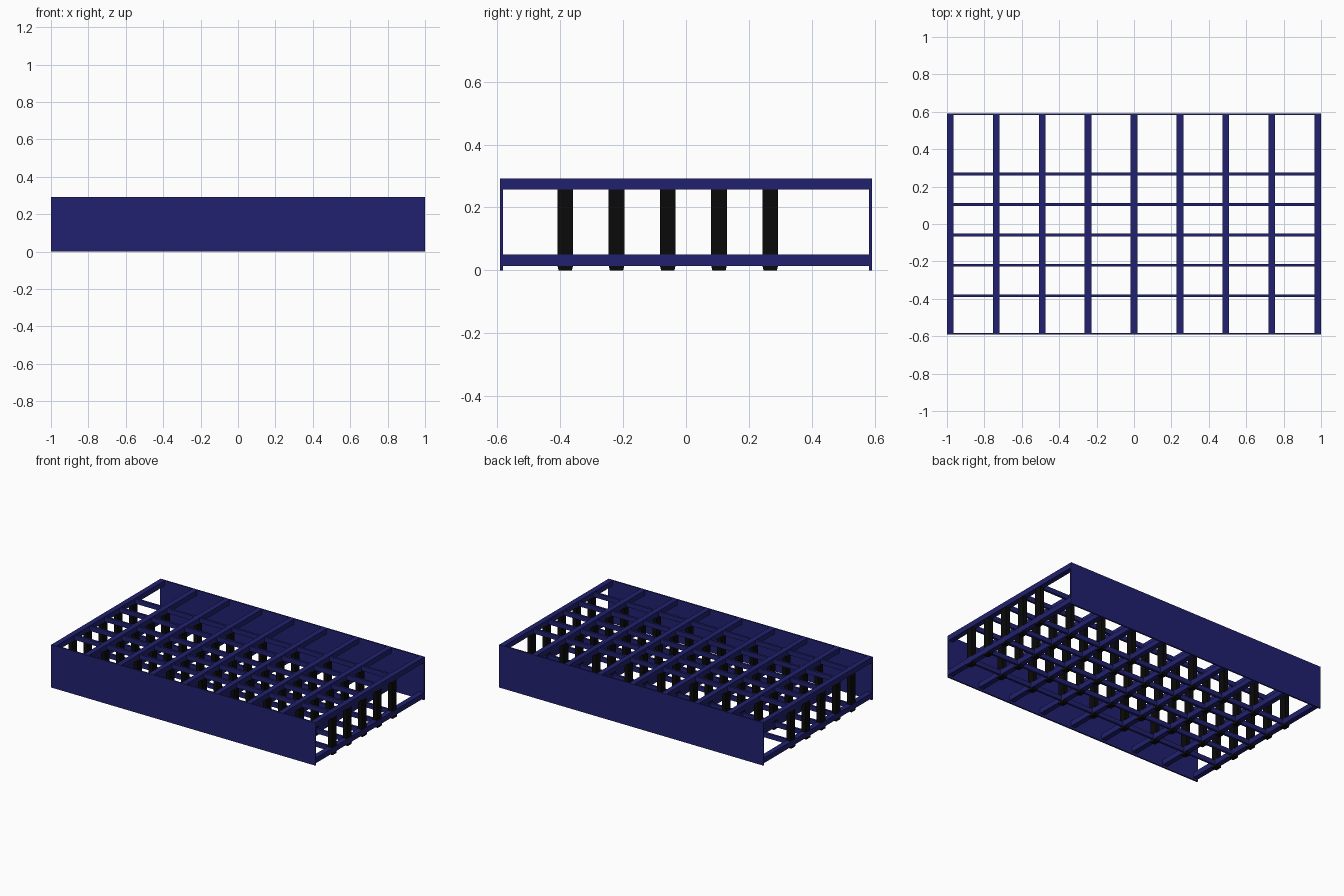
import bpy

cube = bpy.data.objects.get("Cube")
if cube:
    bpy.data.objects.remove(cube, do_unlink=True)


def material(name, color):
    mat = bpy.data.materials.new(name)
    mat.use_nodes = True
    mat.diffuse_color = color
    mat.node_tree.nodes["Principled BSDF"].inputs["Base Color"].default_value = color
    return mat


navy = material("navy blue", (0.0152, 0.0152, 0.162, 1))
black = material("black", (0.003, 0.003, 0.003, 1))


def box(name, center, size, mat):
    bpy.ops.mesh.primitive_cube_add(size=1, location=center)
    obj = bpy.context.object
    obj.name = name
    obj.scale = size
    bpy.ops.object.transform_apply(location=False, rotation=False, scale=True)
    obj.data.materials.append(mat)
    return obj


HALF_Y = 0.592
HEIGHT = 0.293
BAR = 0.036
beam_xs = [-0.982 + i * 0.2455 for i in range(9)]
rail_ys = [-0.384 + i * 0.163 for i in range(5)]

# Long solid panels at front and back
for side, label in ((-1, "front_panel"), (1, "back_panel")):
    box(label, (0, side * (HALF_Y - 0.005), HEIGHT / 2), (2, 0.01, HEIGHT), navy)

# Cross beams, upper and lower
for x in beam_xs:
    for label, z in (("upper_beam", HEIGHT - BAR / 2), ("lower_beam", 0.032)):
        box(label, (x, 0, z), (BAR, 2 * HALF_Y - 0.02, BAR), navy)

# Thin lengthwise rails, upper and lower
for y in rail_ys:
    for label, z in (("upper_rail", HEIGHT - BAR / 2), ("lower_rail", 0.032)):
        box(label, (0, y, z), (1.96, 0.015, BAR - 0.004), navy)

# Posts with tapered feet at every crossing
for x in beam_xs:
    for y in rail_ys:
        box("post", (x, y, 0.137), (0.03, 0.05, 0.246), black)
        foot = box("foot", (x, y, 0.0075), (0.036, 0.05, 0.015), black)
        for v in foot.data.vertices:
            if v.co.z < 0:
                v.co.y *= 0.85
